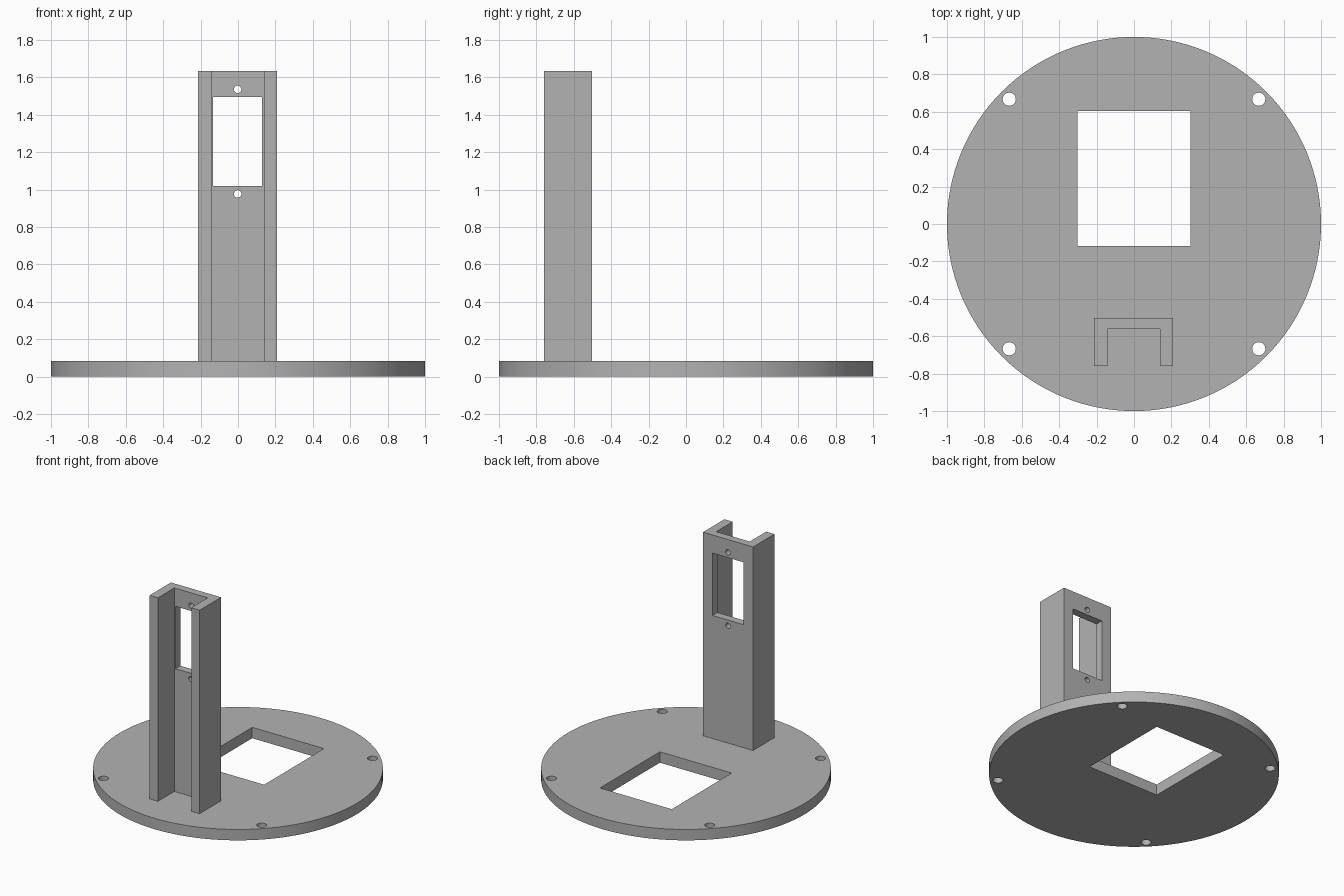
import bpy
import bmesh
import math
from mathutils import Matrix, Vector

if "Cube" in bpy.data.objects:
    bpy.data.objects.remove(bpy.data.objects["Cube"], do_unlink=True)

grey = bpy.data.materials.new("plain grey")
grey.use_nodes = True
colour = (0.45, 0.45, 0.45, 1)
grey.diffuse_color = colour
grey.node_tree.nodes["Principled BSDF"].inputs["Base Color"].default_value = colour


def finish(name, bm):
    mesh = bpy.data.meshes.new(name)
    bmesh.ops.recalc_face_normals(bm, faces=bm.faces)
    bm.to_mesh(mesh)
    bm.free()
    mesh.materials.append(grey)
    obj = bpy.data.objects.new(name, mesh)
    bpy.context.collection.objects.link(obj)
    return obj


def prism(name, outline, z0, z1):
    bm = bmesh.new()
    face = bm.faces.new([bm.verts.new((x, y, z0)) for x, y in outline])
    top = bmesh.ops.extrude_face_region(bm, geom=[face])["geom"]
    verts = [v for v in top if isinstance(v, bmesh.types.BMVert)]
    bmesh.ops.translate(bm, verts=verts, vec=(0, 0, z1 - z0))
    return finish(name, bm)


def box(name, x0, x1, y0, y1, z0, z1):
    return prism(name, [(x0, y0), (x1, y0), (x1, y1), (x0, y1)], z0, z1)


def cylinder(name, centre, radius, depth, sides, axis="Z"):
    bm = bmesh.new()
    turn = Matrix.Rotation(math.pi / 2, 4, "X") if axis == "Y" else Matrix()
    bmesh.ops.create_cone(bm, cap_ends=True, segments=sides, radius1=radius,
                          radius2=radius, depth=depth,
                          matrix=Matrix.Translation(Vector(centre)) @ turn)
    return finish(name, bm)


def cut(target, cutters):
    for cutter in cutters:
        mod = target.modifiers.new(cutter.name, "BOOLEAN")
        mod.operation = "DIFFERENCE"
        mod.solver = "EXACT"
        mod.object = cutter
        cutter.hide_render = True
        cutter.hide_set(True)
    # bake the cuts, then drop the helpers
    graph = bpy.context.evaluated_depsgraph_get()
    mesh = bpy.data.meshes.new_from_object(target.evaluated_get(graph))
    target.modifiers.clear()
    target.data = mesh
    for cutter in cutters:
        bpy.data.objects.remove(cutter, do_unlink=True)


def smooth(obj):
    bpy.ops.object.select_all(action="DESELECT")
    obj.select_set(True)
    bpy.context.view_layer.objects.active = obj
    bpy.ops.object.shade_smooth_by_angle(angle=math.radians(30))


# Round base plate with a rectangular opening and four screw holes
THICK, TOP = 0.083, 1.633
base = cylinder("base_plate", (0, 0, THICK / 2), 1, THICK, 128)
cutters = [box("base_opening_cutter", -0.303, 0.302, -0.117, 0.604, -0.1, 0.2)]
for sx in (-1, 1):
    for sy in (-1, 1):
        cutters.append(cylinder("base_hole_cutter", (sx * 0.667, sy * 0.667, 0),
                                0.035, 0.5, 32))
cut(base, cutters)
smooth(base)

# Upright U-shaped channel, open to the front
x0, x1, front, back, wall = -0.213, 0.209, -0.76, -0.503, 0.07
inner = -0.562
outline = [(x0, front), (x0 + wall, front), (x0 + wall, inner), (x1 - wall, inner),
           (x1 - wall, front), (x1, front), (x1, back), (x0, back)]
post = prism("upright_channel", outline, THICK, TOP)

# Window with a screw hole above and below in the back wall
mid = (x0 + x1) / 2
cutters = [box("window_cutter", mid - 0.131, mid + 0.131, -0.65, -0.4, 1.02, 1.495)]
for z in (0.977, 1.536):
    cutters.append(cylinder("window_hole_cutter", (mid, -0.53, z), 0.02, 0.3, 32, "Y"))
cut(post, cutters)
smooth(post)
